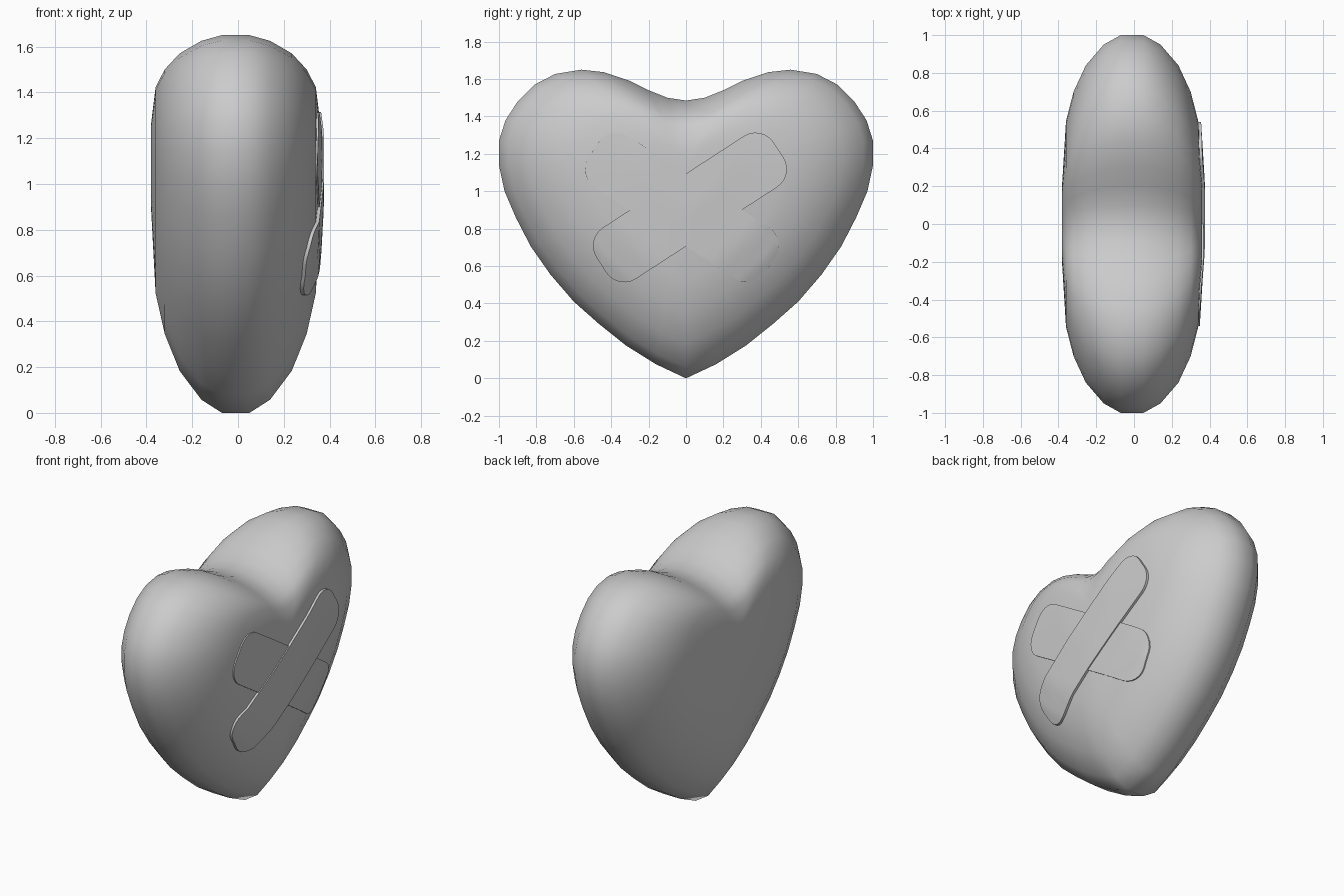
import bpy, bmesh, math
from mathutils import Vector
from mathutils.bvhtree import BVHTree

if "Cube" in bpy.data.objects:
    bpy.data.objects.remove(bpy.data.objects["Cube"])

CX, CZ = -0.01, 1.15      # mid-plane and scaling centre of the heart


def finish(bm, name, angle):
    bmesh.ops.recalc_face_normals(bm, faces=bm.faces)
    me = bpy.data.meshes.new(name)
    bm.to_mesh(me)
    ob = bpy.data.objects.new(name, me)
    bpy.context.collection.objects.link(ob)
    bpy.ops.object.select_all(action='DESELECT')
    ob.select_set(True)
    bpy.context.view_layer.objects.active = ob
    bpy.ops.object.shade_smooth_by_angle(angle=math.radians(angle))
    return ob


# Heart: half outline mirrored, lofted through scaled loops
half = [(0, 0), (.16, .075), (.32, .175), (.47, .295), (.6, .41), (.725, .555),
        (.83, .705), (.91, .86), (.97, 1.0), (1, 1.14), (1, 1.27), (.965, 1.38),
        (.9, 1.48), (.81, 1.57), (.7, 1.627), (.56, 1.65), (.44, 1.637),
        (.3, 1.59), (.2, 1.54), (.1, 1.5), (0, 1.485)]
outline = half + [(-y, z) for y, z in half[-2:0:-1]]
section = [(.37, .22), (.35, .545), (.31, .70), (.245, .84), (.15, .95), (.06, 1)]
levels = section + [(-x, s) for x, s in reversed(section)]

bm = bmesh.new()
loops = [[bm.verts.new((CX + x, y * s, CZ + (z - CZ) * s)) for y, z in outline]
         for x, s in levels]
n = len(outline)
for a, b in zip(loops, loops[1:]):
    for i in range(n):
        j = (i + 1) % n
        bm.faces.new((a[i], a[j], b[j], b[i]))
for loop, x in ((loops[0], .371), (loops[-1], -.371)):
    tip = bm.verts.new((CX + x, 0, CZ))
    for i in range(n):
        bm.faces.new((loop[i], loop[(i + 1) % n], tip))
bmesh.ops.recalc_face_normals(bm, faces=bm.faces)
surface = BVHTree.FromBMesh(bm)
finish(bm, "heart", 80)


# Bandages: rounded strips draped over the +x face
def bandage(name, side, lift):
    hw, r, up, low = .163, .115, .59, .54
    ang = math.radians(33)
    arc = [r * (1 - math.cos(math.pi / 2 * k / 6)) for k in range(7)]
    us = [-low + a for a in arc]
    us += [-low + r + (up + low - 2 * r) * k / 16 for k in range(1, 16)]
    us += [up - a for a in reversed(arc)]
    rows = 8
    bm = bmesh.new()
    grid = []
    for u in us:
        d = max(0, r - (u + low), r - (up - u))
        w = hw - r + math.sqrt(max(0, r * r - d * d))
        col = []
        for k in range(rows + 1):
            v = w * (2 * k / rows - 1)
            y = side * (u * math.cos(ang) - v * math.sin(ang))
            z = .9 + u * math.sin(ang) + v * math.cos(ang)
            hit, nor, _, _ = surface.ray_cast(Vector((2, y, z)), Vector((-1, 0, 0)))
            col.append(bm.verts.new((hit.x + lift, y, z)))
        grid.append(col)
    for a, b in zip(grid, grid[1:]):
        for k in range(rows):
            bm.faces.new((a[k], b[k], b[k + 1], a[k + 1]))
    ext = bmesh.ops.extrude_face_region(bm, geom=bm.faces[:], use_keep_orig=True)
    for v in ext["geom"]:
        if isinstance(v, bmesh.types.BMVert):
            v.co.x -= lift + .006
    finish(bm, name, 35)


bandage("under_bandage", -1, .008)
bandage("top_bandage", 1, .015)
